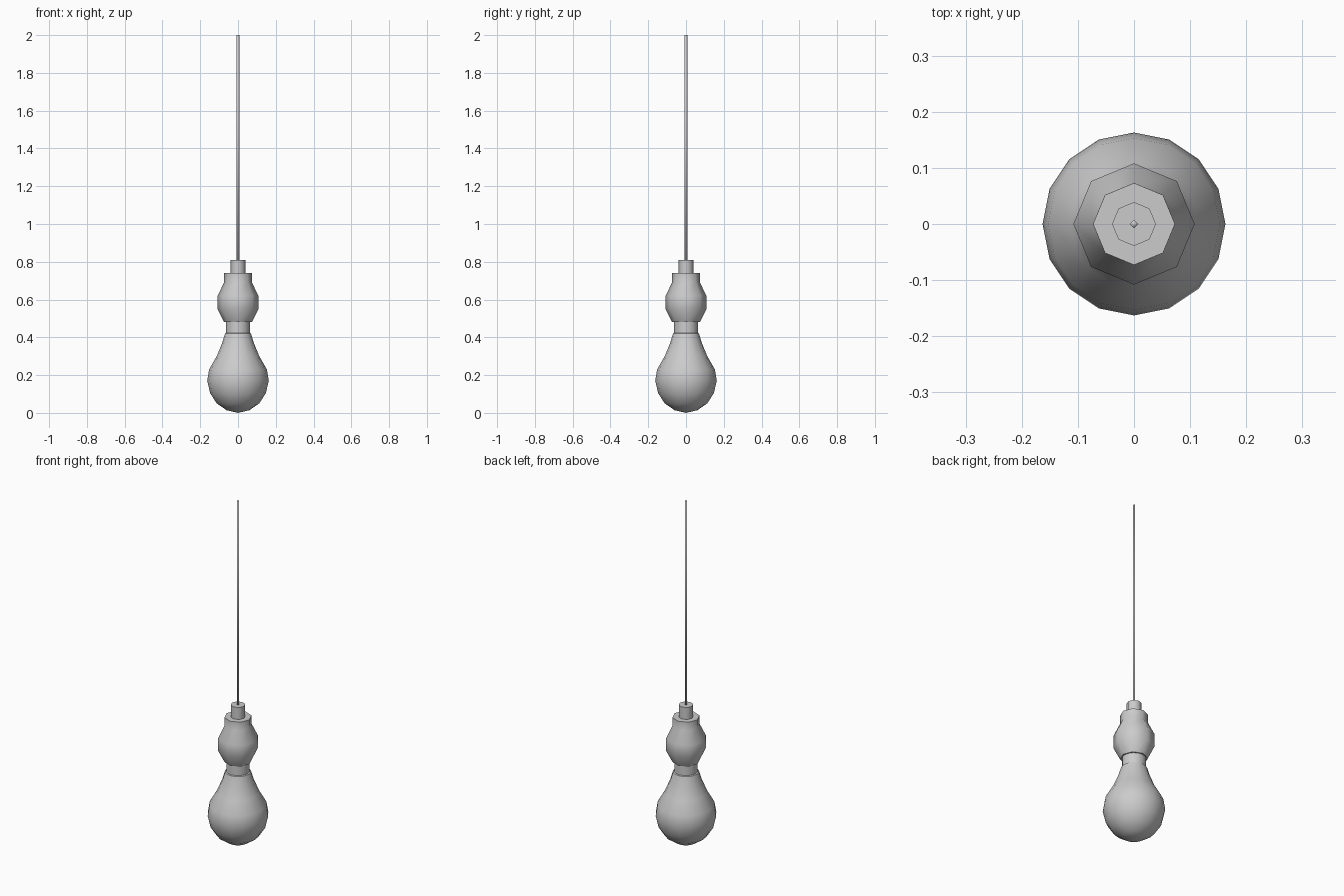
import bpy, bmesh, math

cube = bpy.data.objects.get("Cube")
if cube:
    bpy.data.objects.remove(cube, do_unlink=True)

grey = bpy.data.materials.new("light_grey")
grey.use_nodes = True
COLOUR = (0.6, 0.6, 0.6, 1)
grey.diffuse_color = COLOUR
grey.node_tree.nodes["Principled BSDF"].inputs["Base Color"].default_value = COLOUR


def lathe(name, sides, profile, angle=40):
    """Revolve (radius, height) points, listed from bottom to top, about z."""
    bm = bmesh.new()
    rings = []
    for r, z in profile:
        if r == 0:
            rings.append([bm.verts.new((0, 0, z))] * sides)
        else:
            turns = [2 * math.pi * i / sides for i in range(sides)]
            rings.append([bm.verts.new((r * math.cos(a), r * math.sin(a), z)) for a in turns])
    for low, high in zip(rings, rings[1:]):
        for i in range(sides):
            j = (i + 1) % sides
            corners = dict.fromkeys((low[i], low[j], high[j], high[i]))
            bm.faces.new(list(corners))
    # Close open ends
    if profile[0][0]:
        bm.faces.new(rings[0][::-1])
    if profile[-1][0]:
        bm.faces.new(rings[-1])
    mesh = bpy.data.meshes.new(name)
    bm.to_mesh(mesh)
    bm.free()
    mesh.materials.append(grey)
    obj = bpy.data.objects.new(name, mesh)
    bpy.context.collection.objects.link(obj)
    bpy.ops.object.select_all(action="DESELECT")
    obj.select_set(True)
    bpy.context.view_layer.objects.active = obj
    bpy.ops.object.shade_smooth_by_angle(angle=math.radians(angle))
    return obj


# Glass bulb
lathe("bulb", 16, [(0, 0), (0.06, 0.014), (0.112, 0.05), (0.147, 0.103),
                   (0.163, 0.17), (0.153, 0.23), (0.113, 0.3),
                   (0.084, 0.37), (0.069, 0.42), (0.06, 0.425)])
# Screw neck between bulb and socket
lathe("bulb_neck", 16, [(0.063, 0.415), (0.063, 0.485)])
# Bulging lamp socket
lathe("socket", 8, [(0.073, 0.48), (0.108, 0.55), (0.108, 0.62),
                    (0.074, 0.69), (0.073, 0.74)], 50)
# Cable grip on top of the socket
lathe("cable_grip", 8, [(0.039, 0.735), (0.039, 0.81)], 50)
# Hanging cord
lathe("cord", 4, [(0.008, 0.8), (0.008, 2.0)], 95)
